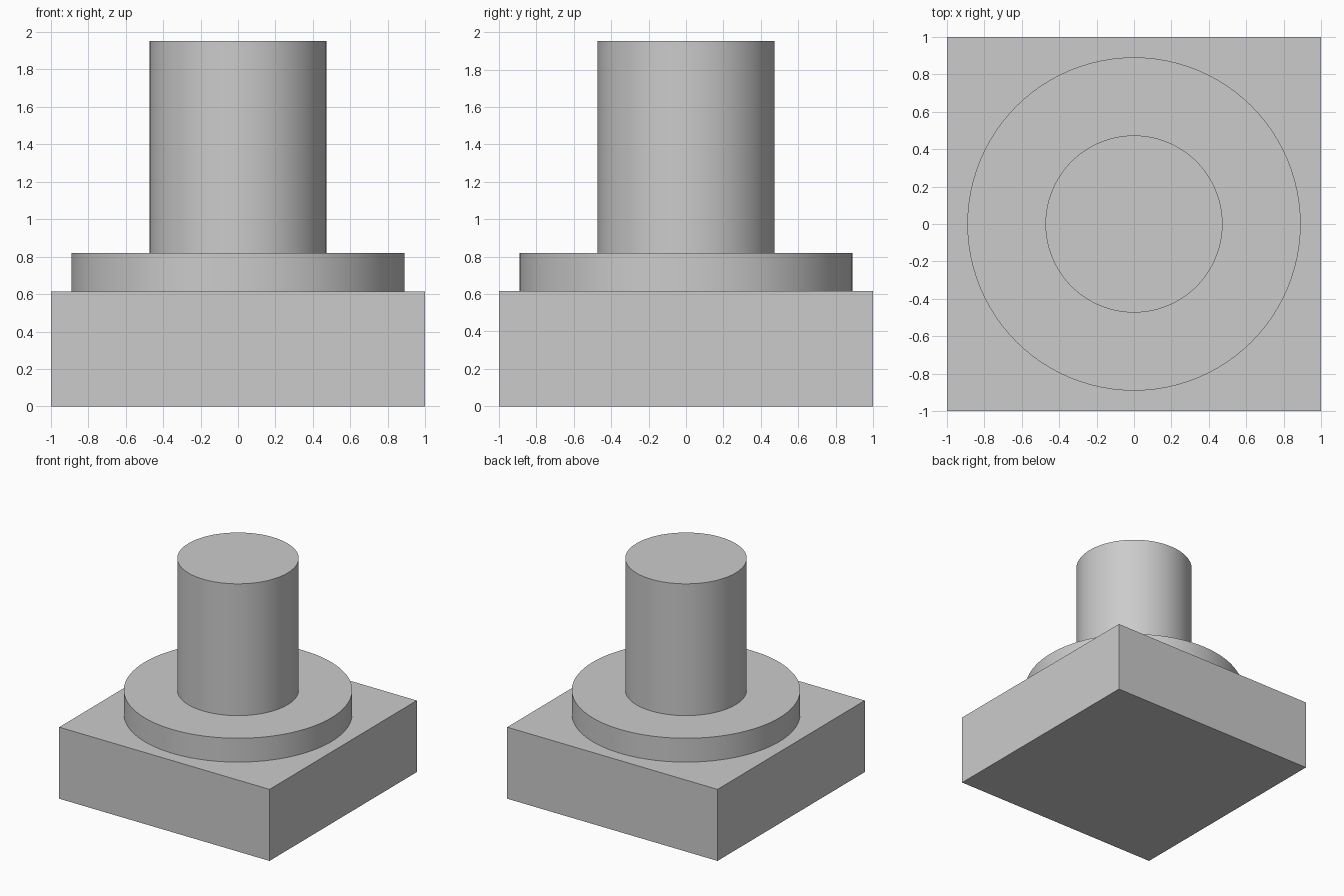
import bpy
import math

if "Cube" in bpy.data.objects:
    bpy.data.objects.remove(bpy.data.objects["Cube"])

grey = bpy.data.materials.new("plain grey")
grey.diffuse_color = (0.6, 0.6, 0.6, 1)
grey.use_nodes = True
grey.node_tree.nodes["Principled BSDF"].inputs["Base Color"].default_value = grey.diffuse_color


def finish(name):
    obj = bpy.context.object
    obj.name = name
    obj.data.materials.append(grey)
    return obj


def cylinder(name, radius, bottom, top):
    bpy.ops.mesh.primitive_cylinder_add(
        vertices=96, radius=radius, depth=top - bottom,
        location=(0, 0, (bottom + top) / 2))
    finish(name)
    bpy.ops.object.shade_smooth_by_angle(angle=math.radians(30))


BASE_TOP, COLLAR_TOP, POST_TOP = 0.615, 0.82, 1.953

# Square base block
bpy.ops.mesh.primitive_cube_add(size=1, location=(0, 0, BASE_TOP / 2))
base = finish("base_block")
base.scale = (2, 2, BASE_TOP)
bpy.ops.object.transform_apply(location=False, rotation=False, scale=True)

# Round collar and the post standing on it
cylinder("collar", 0.89, BASE_TOP, COLLAR_TOP)
cylinder("post", 0.473, COLLAR_TOP, POST_TOP)
